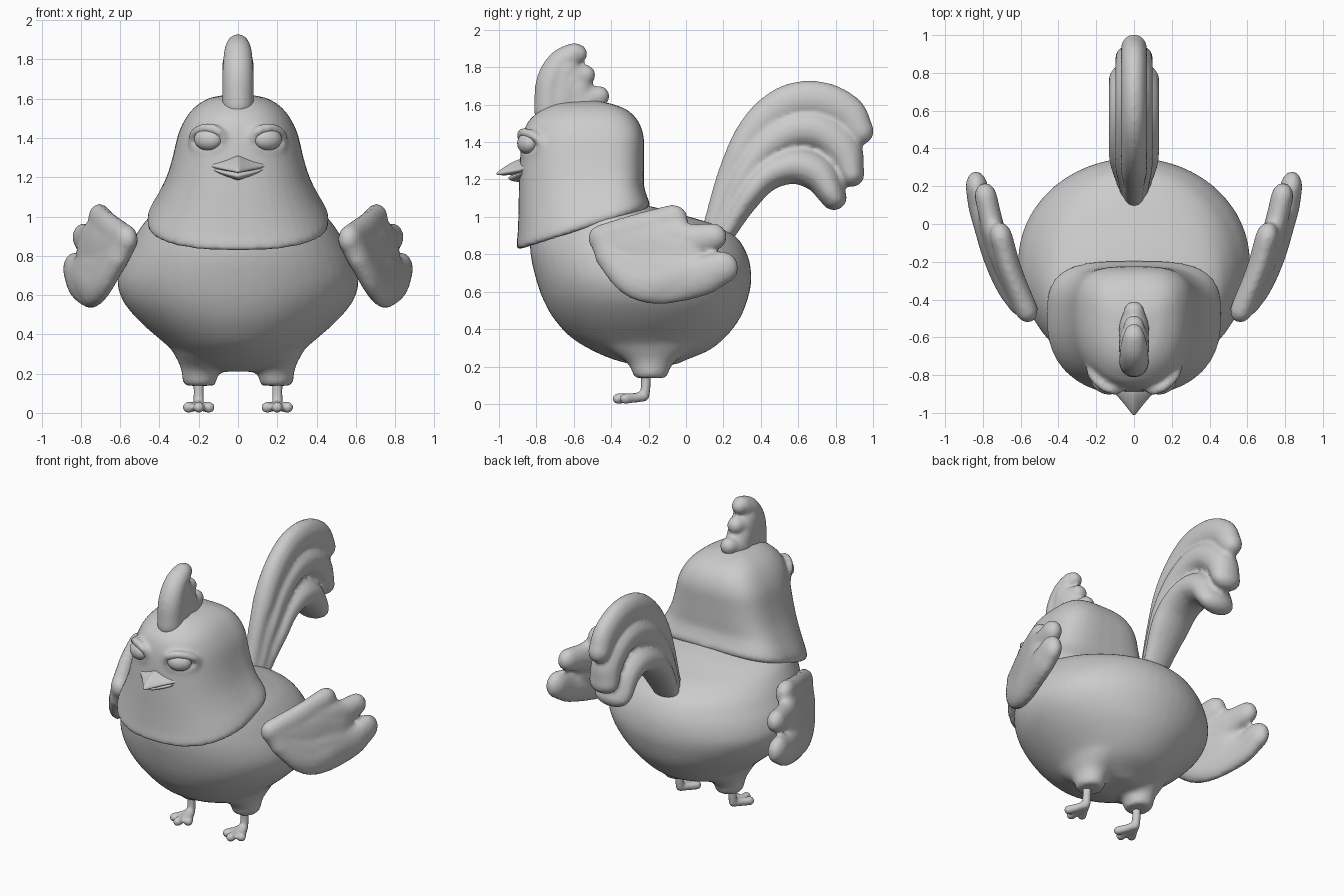
import bpy, bmesh
from math import sin, cos, pi, sqrt, copysign
from mathutils import Vector, Matrix

if "Cube" in bpy.data.objects:
    bpy.data.objects.remove(bpy.data.objects["Cube"])


def finish(bm, name, voxel=0, smooth=0, mirror=False, subsurf=0):
    """Turn a bmesh into a smooth object, optionally fusing its pieces."""
    bmesh.ops.recalc_face_normals(bm, faces=bm.faces)
    me = bpy.data.meshes.new(name)
    bm.to_mesh(me)
    bm.free()
    me.polygons.foreach_set("use_smooth", [True] * len(me.polygons))
    ob = bpy.data.objects.new(name, me)
    bpy.context.collection.objects.link(ob)
    if voxel:
        m = ob.modifiers.new("fuse", 'REMESH')
        m.mode = 'VOXEL'
        m.voxel_size = voxel
        m.use_smooth_shade = True
    if smooth:
        m = ob.modifiers.new("soften", 'SMOOTH')
        m.iterations = smooth
        m.factor = 0.5
    if subsurf:
        m = ob.modifiers.new("round", 'SUBSURF')
        m.levels = m.render_levels = subsurf
    if mirror:
        ob.modifiers.new("mirror", 'MIRROR')
    return ob


def loft(bm, rings):
    """Skin a list of point rings and cap both ends."""
    vs = [[bm.verts.new(p) for p in r] for r in rings]
    n = len(vs[0])
    for a, b in zip(vs, vs[1:]):
        for i in range(n):
            j = (i + 1) % n
            bm.faces.new((a[i], a[j], b[j], b[i]))
    bm.faces.new(vs[0][::-1])
    bm.faces.new(vs[-1])


def ring(z, cy, w, yf, yb, slope=0, nf=2.0, nb=2.0, cx=0, n=48):
    """Egg-shaped horizontal ring with different front and back depth."""
    pts = []
    for i in range(n):
        c, s = cos(2 * pi * i / n), sin(2 * pi * i / n)
        e = 2 / (nb if s > 0 else nf)
        x = copysign(abs(c) ** e, c) * w
        y = cy + (abs(s) ** e * (yb - cy) if s > 0 else -abs(s) ** e * (cy - yf))
        pts.append((cx + x, y, z + slope * (y - cy)))
    return pts


def spline(pts, steps):
    """Catmull-Rom interpolation of points with any number of values."""
    p = [Vector(q) for q in pts]
    p = [2 * p[0] - p[1]] + p + [2 * p[-1] - p[-2]]
    out = []
    for k in range(1, len(p) - 2):
        a, b, c, d = p[k - 1:k + 3]
        for i in range(steps):
            t = i / steps
            out.append(0.5 * (2 * b + (c - a) * t + (2 * a - 5 * b + 4 * c - d) * t * t
                              + (3 * b - a - 3 * c + d) * t ** 3))
    return out + [p[-2]]


def sausage(bm, pts, kx=1.0, xmax=9, steps=5, ref=(1, 0, 0), n=16):
    """Round-ended tube along a path; kx flattens or widens it along ref."""
    path = spline(pts, steps)
    last = len(path) - 1
    rings = []
    for k, q in enumerate(path):
        t = (path[min(k + 1, last)] - path[max(k - 1, 0)]).to_3d().normalized()
        side = (Vector(ref) - t * t.dot(Vector(ref))).normalized()
        up = t.cross(side)
        r = q[3]
        angles = [-1.45, -1.1, -.75, -.35, 0] if k == 0 else [0, .35, .75, 1.1, 1.45] if k == last else [0]
        for a in angles:
            o, c = q.to_3d() + t * r * sin(a), r * cos(a)
            w = min(r * kx, xmax) * cos(a)
            rings.append([o + side * w * cos(2 * pi * i / n) + up * c * sin(2 * pi * i / n)
                          for i in range(n)])
    loft(bm, rings)


# Body with flared thighs
bm = bmesh.new()
loft(bm, [ring(*r) for r in spline((
    (.21, -.18, .08, -.28, -.05), (.235, -.18, .20, -.38, .0), (.285, -.19, .29, -.50, .12),
    (.36, -.2, .38, -.62, .215), (.46, -.2, .495, -.71, .29), (.56, -.2, .58, -.765, .33),
    (.66, -.2, .615, -.80, .35), (.76, -.22, .595, -.825, .34), (.84, -.25, .557, -.835, .308),
    (.90, -.28, .525, -.83, .26), (.96, -.32, .485, -.82, .15), (1.0, -.36, .45, -.80, .02),
    (1.04, -.4, .38, -.75, -.12), (1.07, -.45, .2, -.6, -.25)), 4)])
for s in (-1, 1):
    loft(bm, [ring(z, -.19, r, -.19 - r - e, -.19 + r + e, cx=s * (.195 - d), n=24)
              for z, r, e, d in spline((
                  (.138, .075, .005, 0), (.15, .086, .008, 0), (.19, .09, .015, 0), (.23, .102, .035, .005),
                  (.27, .13, .07, .015), (.32, .17, .1, .03), (.4, .22, .1, .06)), 3)])
finish(bm, "body", voxel=.02, smooth=6)

# Head hood with tilted rim, brows and eyelids
bm = bmesh.new()
loft(bm, [ring(z, -.5, w, yf - .014, yb, sl, 2.3, 3.3) for z, sl, w, yf, yb in spline((
    (.99, .316, .36, -.78, -.28), (.95, .316, .43, -.86, -.22), (.955, .316, .455, -.888, -.2),
    (.98, .31, .463, -.892, -.195), (1.03, .29, .445, -.886, -.21), (1.11, .22, .402, -.882, -.225),
    (1.2, .15, .362, -.88, -.225), (1.3, .1, .333, -.876, -.225), (1.4, .05, .31, -.868, -.225),
    (1.46, .02, .288, -.855, -.235), (1.51, 0, .26, -.83, -.255), (1.55, 0, .228, -.79, -.287),
    (1.58, 0, .19, -.75, -.33), (1.605, 0, .14, -.69, -.40), (1.622, 0, .05, -.58, -.48)), 3)])
for s in (-1, 1):
    lid = []
    for i in range(17):
        a = 2 * pi * i / 16
        x, up = .155 + .08 * cos(a), max(0, sin(a))
        y = -.5 - .378 * sqrt(1 - (x / .335) ** 2) - .028 * up
        lid.append((s * x, y, 1.39 + .06 * sin(a), .021 + .006 * up))
    sausage(bm, lid, steps=2, ref=(0, 1, 0), n=10)
finish(bm, "head", voxel=.015, smooth=4)

# Eyeballs
bm = bmesh.new()
bmesh.ops.create_uvsphere(bm, u_segments=32, v_segments=20, radius=1,
                          matrix=Matrix.Translation((.152, -.848, 1.393))
                          @ Matrix.Rotation(.4, 4, 'Z') @ Matrix.Diagonal((.075, .05, .056, 1)))
finish(bm, "eyes", mirror=True)


# Beak halves, lofted from corner to corner
def beak(name, half, section):
    bm = bmesh.new()
    loft(bm, [section(half * i / 8, 1 - abs(i / 8)) for i in range(-8, 9)])
    finish(bm, name, subsurf=2)


beak("upper_beak", .152, lambda x, s: [
    (x, -.80 - .05 * s, 1.278 + .042 * s ** 1.6), (x, -.85 - .06 * s, 1.276 + .035 * s ** 1.6),
    (x, -.86 - .175 * s ** 1.3, 1.265 - .034 * s), (x, -.855 - .165 * s ** 1.3, 1.25 - .032 * s),
    (x, -.80 - .05 * s, 1.25 - .025 * s)])
beak("lower_beak", .148, lambda x, s: [
    (x, -.79 - .05 * s, 1.262 - .01 * s), (x, -.855 - .11 * s ** .8, 1.258 - .04 * s ** .7),
    (x, -.855 - .095 * s ** .8, 1.246 - .058 * s ** .7), (x, -.79 - .05 * s, 1.242 - .065 * s ** .7)])

# Comb lobes
bm = bmesh.new()
for path in (((-.73, 1.57, .084), (-.722, 1.72, .08), (-.67, 1.82, .074), (-.6, 1.868, .062), (-.58, 1.872, .052)),
             ((-.66, 1.6, .085), (-.61, 1.73, .08), (-.54, 1.758, .056)),
             ((-.6, 1.57, .085), (-.53, 1.62, .078), (-.465, 1.645, .056)),
             ((-.67, 1.6, .085), (-.64, 1.78, .082)),
             ((-.55, 1.58, .085), (-.585, 1.69, .082)),
             ((-.55, 1.56, .075), (-.485, 1.585, .06))):
    sausage(bm, [(0, *p) for p in path], xmax=.08)
finish(bm, "comb", voxel=.013, smooth=4)

# Wings: fused feathers on a palm, curling outward and back
bm = bmesh.new()
for path in (((-.45, .885, .075), (-.25, .92, .10), (-.07, .985, .082)),
             ((-.43, .86, .08), (-.1, .86, .13), (.04, .875, .09), (.145, .893, .074)),
             ((-.42, .83, .08), (-.2, .70, .16), (.05, .68, .115), (.19, .728, .09)),
             ((-.4, .80, .09), (-.29, .69, .11), (-.17, .65, .115), (0, .68, .10)),
             ((-.43, .87, .08), (-.22, .82, .19), (-.06, .80, .16))):
    sausage(bm, [(.55 + .5 * (y + .5) - .2 * (y + .5) ** 2 - .22 * (z - .87), y, z, r) for y, z, r in path],
            kx=.8, xmax=.06)
finish(bm, "wings", voxel=.015, smooth=5, mirror=True)

# Tail: three arched plumes, wider towards the bottom
bm = bmesh.new()
for kx, xmax, path in (
        (1, .07, ((.14, .95, .05), (.23, 1.23, .06), (.36, 1.46, .085), (.53, 1.60, .1),
                  (.71, 1.625, .1), (.86, 1.56, .095), (.93, 1.46, .075))),
        (1.5, .1, ((.17, .93, .05), (.28, 1.18, .065), (.41, 1.36, .09), (.57, 1.46, .1),
                   (.72, 1.455, .1), (.84, 1.36, .1), (.885, 1.23, .07))),
        (1.8, .135, ((.205, .9, .05), (.31, 1.08, .07), (.43, 1.22, .085), (.58, 1.275, .1),
                     (.71, 1.23, .1), (.79, 1.105, .07)))):
    sausage(bm, [(0, *p) for p in path], kx=kx, xmax=xmax)
finish(bm, "tail", voxel=.015, smooth=3)

# Legs and three-toed feet
bm = bmesh.new()
sausage(bm, ((.2, -.215, .17, .027), (.2, -.215, .1, .026), (.2, -.222, .045, .027)))
for x, y in ((.2, -.365), (.147, -.325), (.253, -.325)):
    sausage(bm, ((.2, -.225, .04, .027), ((.2 + x) / 2, (y - .225) / 2, .032, .025), (x, y, .028, .028)))
finish(bm, "legs", voxel=.009, smooth=2, mirror=True)
